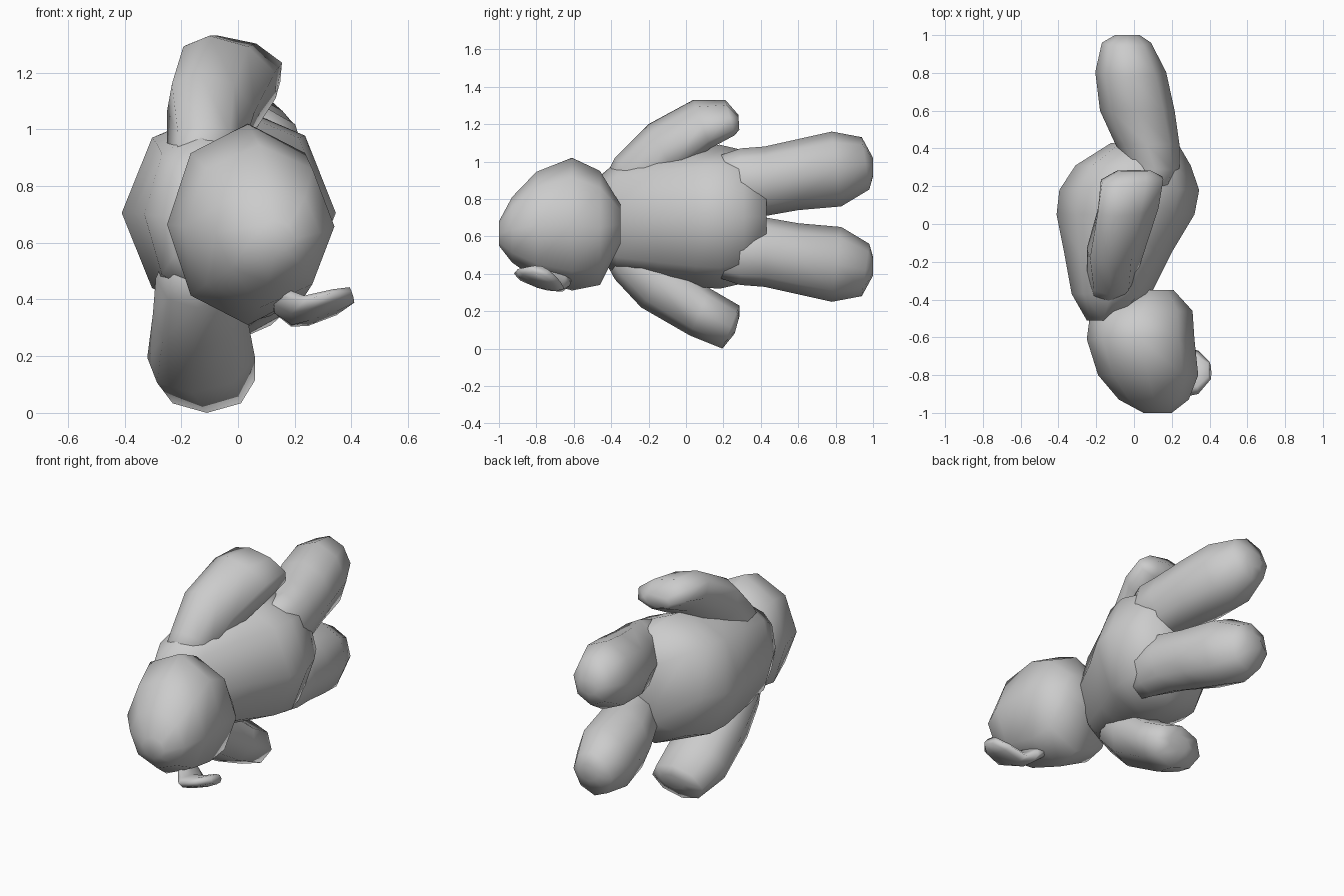
import bpy
from math import sin, cos, pi
from mathutils import Vector


def loft(name, rings, sides=8):
    """Skin a row of elliptical rings, each given as (centre, half axis, half axis)."""
    verts, faces = [], []
    for c, u, v in rings:
        for i in range(sides):
            a = 2 * pi * i / sides
            verts.append(c + u * cos(a) + v * sin(a))
    for r in range(len(rings) - 1):
        for i in range(sides):
            j = (i + 1) % sides
            a, b = r * sides, (r + 1) * sides
            faces.append((a + i, a + j, b + j, b + i))
    faces.append(tuple(reversed(range(sides))))
    faces.append(tuple(range(len(verts) - sides, len(verts))))
    mesh = bpy.data.meshes.new(name)
    mesh.from_pydata(verts, [], faces)
    obj = bpy.data.objects.new(name, mesh)
    bpy.context.collection.objects.link(obj)
    bpy.context.view_layer.objects.active = obj
    obj.select_set(True)
    bpy.ops.object.mode_set(mode='EDIT')
    bpy.ops.mesh.select_all(action='SELECT')
    bpy.ops.mesh.normals_make_consistent(inside=False)
    bpy.ops.object.mode_set(mode='OBJECT')
    bpy.ops.object.shade_smooth()
    obj.select_set(False)


def section(x0, x1, y0, z0, y1, z1, lean=0.0):
    """Ring spanning x0..x1, running from (y0, z0) to (y1, z1), leaning in x."""
    c = Vector(((x0 + x1) / 2, (y0 + y1) / 2, (z0 + z1) / 2))
    return c, Vector(((x1 - x0) / 2, 0, 0)), Vector((lean, (y0 - y1) / 2, (z0 - z1) / 2))


def upright(y, x0, x1, z0, z1):
    return section(x0, x1, y, z1, y, z0)


# Head
loft("head", [upright(*r) for r in [
    (-1.00, 0.05, 0.20, 0.55, 0.68),
    (-0.93, -0.08, 0.29, 0.46, 0.81),
    (-0.80, -0.19, 0.34, 0.37, 0.945),
    (-0.61, -0.25, 0.32, 0.31, 1.02),
    (-0.46, -0.23, 0.31, 0.34, 0.95),
    (-0.35, -0.02, 0.21, 0.56, 0.77)]])

# Torso
loft("body", [upright(*r) for r in [
    (-0.51, -0.25, -0.08, 0.50, 0.88),
    (-0.37, -0.33, 0.09, 0.40, 1.00),
    (-0.15, -0.37, 0.20, 0.36, 1.05),
    (0.05, -0.41, 0.32, 0.33, 1.08),
    (0.18, -0.395, 0.345, 0.32, 1.09),
    (0.31, -0.31, 0.30, 0.35, 1.06),
    (0.43, -0.12, 0.23, 0.46, 0.95)]])

# Arms, rooted inside the shoulders
loft("upper_arm", [section(*r) for r in [
    (-0.24, -0.06, -0.44, 0.90, -0.30, 0.72),
    (-0.25, 0.01, -0.38, 1.02, -0.18, 0.80),
    (-0.25, 0.06, -0.20, 1.20, -0.06, 0.93, -0.04),
    (-0.19, 0.13, 0.04, 1.33, 0.13, 1.07, -0.07),
    (-0.175, 0.155, 0.21, 1.33, 0.26, 1.14, -0.06),
    (-0.09, 0.09, 0.28, 1.25, 0.285, 1.17)]])
loft("lower_arm", [section(*r) for r in [
    (-0.25, -0.06, -0.44, 0.48, -0.30, 0.65),
    (-0.29, 0.00, -0.38, 0.37, -0.18, 0.58),
    (-0.30, 0.03, -0.24, 0.22, -0.06, 0.48, -0.02),
    (-0.32, 0.06, 0.02, 0.07, 0.13, 0.32, -0.03),
    (-0.28, 0.06, 0.195, 0.0, 0.285, 0.23),
    (-0.18, -0.02, 0.26, 0.08, 0.285, 0.17)]])

# Legs, rooted inside the hips and mirrored across the middle height
LEG = [(0.0, 0.17, 0.08, 1.0, 0.12, 0.78),
       (-0.02, 0.24, 0.29, 1.07, 0.29, 0.71),
       (-0.10, 0.24, 0.42, 1.08, 0.43, 0.71),
       (-0.18, 0.215, 0.60, 1.12, 0.60, 0.74),
       (-0.205, 0.17, 0.78, 1.16, 0.83, 0.76),
       (-0.17, 0.09, 0.94, 1.13, 0.98, 0.85),
       (-0.10, 0.03, 1.0, 1.02, 1.0, 0.92)]
MID = 0.705
loft("upper_leg", [section(*r) for r in LEG])
loft("lower_leg", [section(a, b, c, 2 * MID - d, e, 2 * MID - f)
                   for a, b, c, d, e, f in LEG])

# Thin tilted flap with a thick root joined to the underside of the head
loft("ear_flap", [(Vector(c), Vector((0, -w, w * 0.3)), Vector((-0.01, 0.01, t)))
                  for c, w, t in [
    ((0.12, -0.68, 0.41), 0.07, 0.06),
    ((0.18, -0.73, 0.37), 0.11, 0.06),
    ((0.24, -0.785, 0.36), 0.135, 0.035),
    ((0.34, -0.785, 0.39), 0.115, 0.03),
    ((0.40, -0.78, 0.415), 0.05, 0.025)]])
